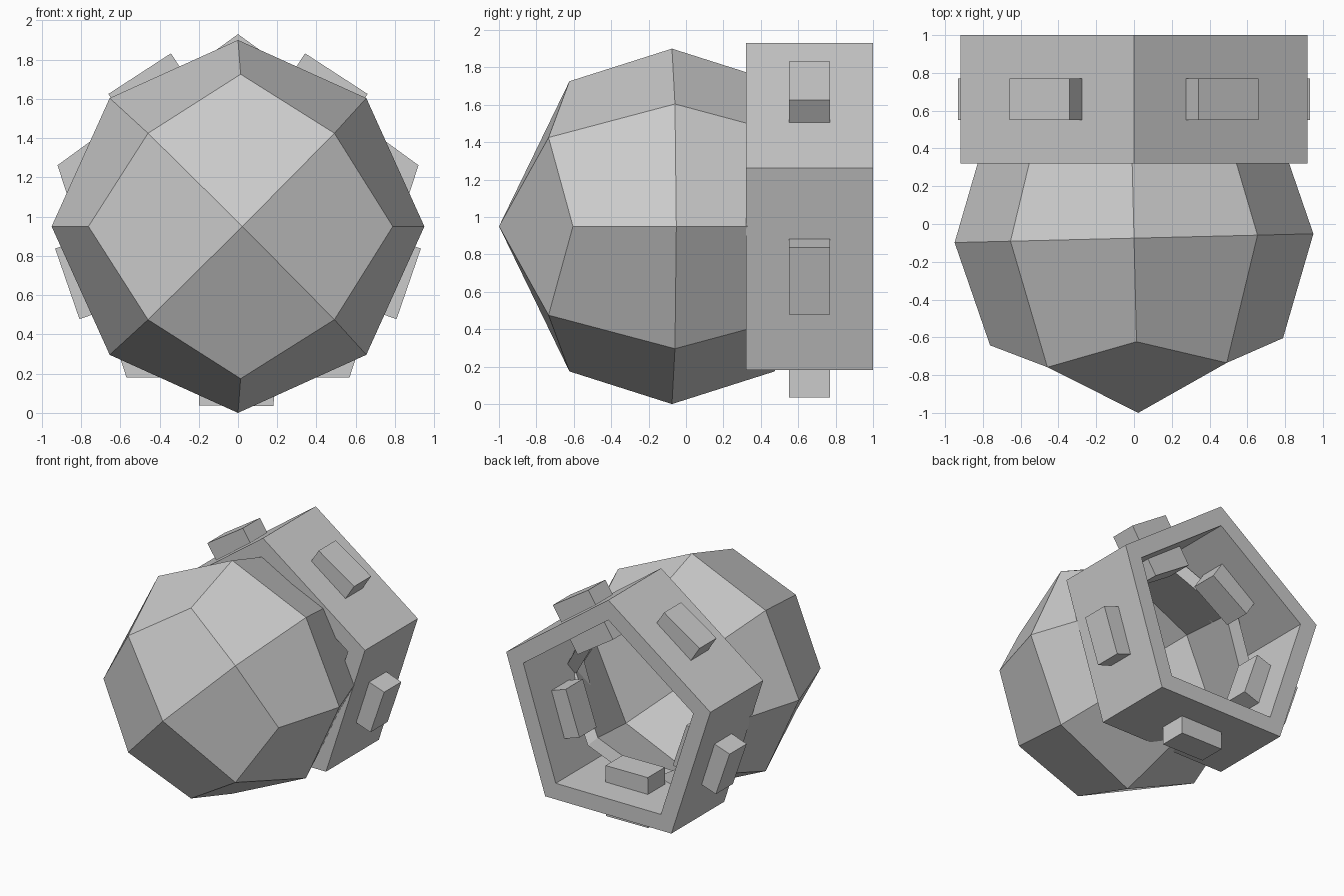
import bpy, bmesh, math
from mathutils import Vector, Matrix

if "Cube" in bpy.data.objects:
    bpy.data.objects.remove(bpy.data.objects["Cube"])


def add_object(name, bm):
    bmesh.ops.recalc_face_normals(bm, faces=bm.faces)
    mesh = bpy.data.meshes.new(name)
    bm.to_mesh(mesh)
    bm.free()
    obj = bpy.data.objects.new(name, mesh)
    bpy.context.collection.objects.link(obj)
    return obj


# Faceted dome: subdivided cube pushed to a sphere, open at the back
bm = bmesh.new()
bmesh.ops.create_cube(bm, size=2)
bmesh.ops.subdivide_edges(bm, edges=bm.edges[:], cuts=1, use_grid_fill=True)
for v in bm.verts:
    face_centre = sum(abs(c) > 0.5 for c in v.co) == 1
    v.co = v.co.normalized() * (0.925 if face_centre else 0.95)
back = max(bm.verts, key=lambda v: v.co.y)
bmesh.ops.delete(bm, geom=[back], context='VERTS')
turn = Matrix.Rotation(math.radians(1.4), 4, 'Z') @ Matrix.Rotation(math.radians(45), 4, 'Y')
bm.transform(Matrix.Translation((0, -0.075, 0.95)) @ turn)
dome = add_object("faceted_dome", bm)
shell = dome.modifiers.new("shell", 'SOLIDIFY')
shell.thickness = 0.1
shell.offset = -1

# Five-sided collar with a thick wall
bm = bmesh.new()
CENTRE_Z = 0.963


def pentagon(radius, y):
    angles = [math.radians(90 + 72 * i) for i in range(5)]
    return [bm.verts.new((radius * math.cos(a), y, CENTRE_Z + radius * math.sin(a))) for a in angles]


loops = [pentagon(0.967, 0.32), pentagon(0.967, 1.0), pentagon(0.805, 1.0), pentagon(0.805, 0.32)]
for k in range(4):
    a, b = loops[k], loops[(k + 1) % 4]
    for i in range(5):
        j = (i + 1) % 5
        bm.faces.new((a[i], a[j], b[j], b[i]))
add_object("pentagon_collar", bm)

# Lugs passing through each collar wall
for i, degrees in enumerate((-90.5, -19, 57, 123, 199)):
    bm = bmesh.new()
    bmesh.ops.create_cube(bm, size=1)
    bmesh.ops.scale(bm, vec=Vector((0.41, 0.22, 0.38)), verts=bm.verts)
    bmesh.ops.translate(bm, vec=Vector((0.715, 0, 0)), verts=bm.verts)
    bm.transform(Matrix.Translation((0, 0.66, 0.957)) @ Matrix.Rotation(math.radians(-degrees), 4, 'Y'))
    add_object(f"lug_{i + 1}", bm)
